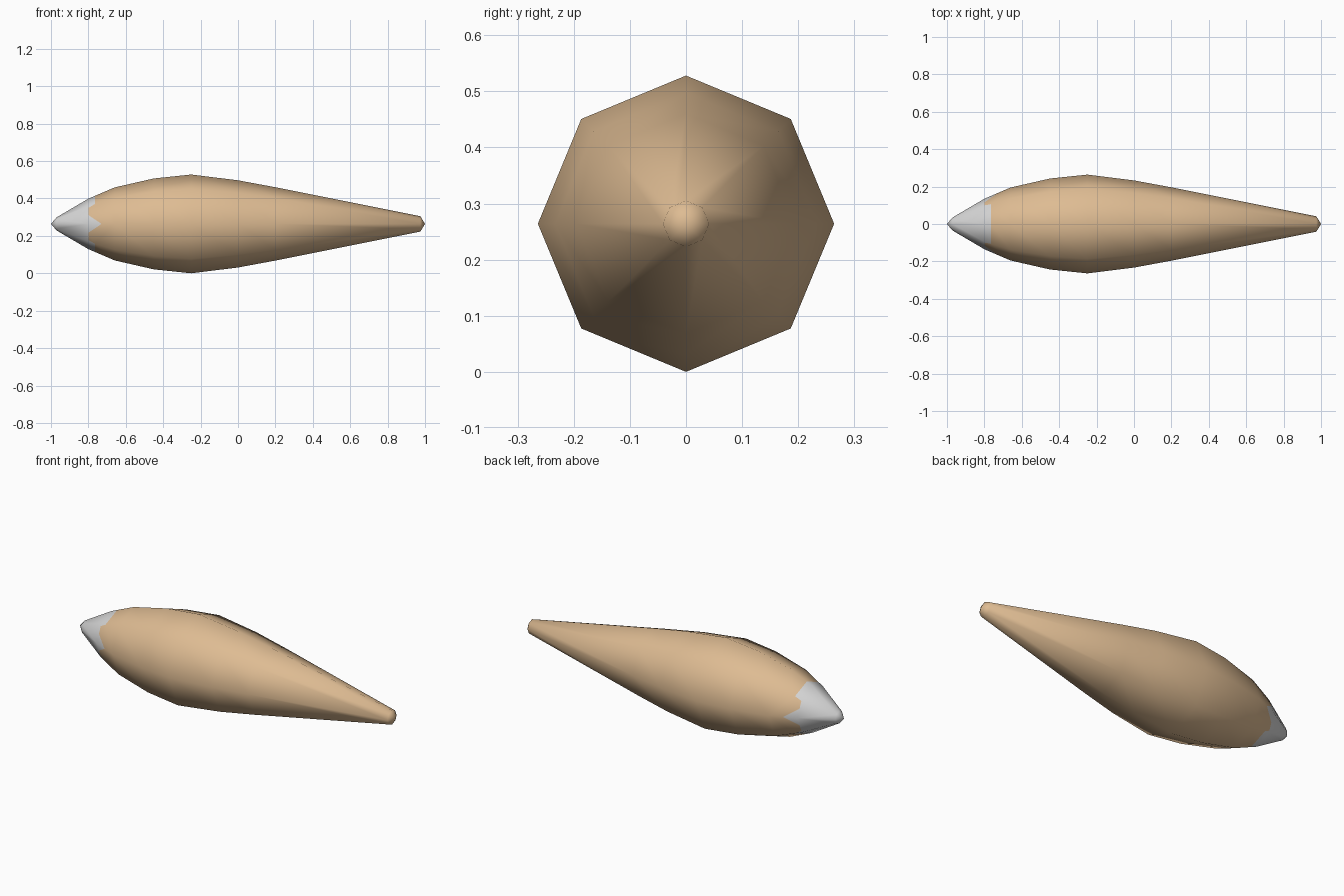
import bpy, bmesh, math
from mathutils import Vector

if "Cube" in bpy.data.objects:
    bpy.data.objects.remove(bpy.data.objects["Cube"])

SIDES, CZ = 8, 0.264
# (x, radius) along the body, blunt nose to thin tail
PROFILE = [(-0.97, 0.035), (-0.80, 0.135), (-0.66, 0.195), (-0.45, 0.243),
           (-0.25, 0.264), (0.0, 0.233), (0.2, 0.196), (0.975, 0.041)]


def material(name, rgb):
    m = bpy.data.materials.new(name)
    m.diffuse_color = (*rgb, 1)
    m.use_nodes = True
    m.node_tree.nodes["Principled BSDF"].inputs["Base Color"].default_value = m.diffuse_color
    return m


def point(x, r, i):
    a = i * 2 * math.pi / SIDES
    return Vector((x, r * math.cos(a), CZ + r * math.sin(a)))


bm = bmesh.new()
rings = [[bm.verts.new(point(x, r, i)) for i in range(SIDES)] for x, r in PROFILE]
nose = bm.verts.new((-1, 0, CZ))
tail = bm.verts.new((1, 0, CZ))


def face(verts, mat):
    bm.faces.new(verts).material_index = mat


# Edge of the pale nose: spikes at both sides, straight over top and bottom
a_ring, c_ring = rings[1], rings[2]
edge = []
for i in range(SIDES):
    x = -0.73 if i % 4 == 0 else -0.765
    edge.append(bm.verts.new(a_ring[i].co.lerp(c_ring[i].co, (x + 0.8) / 0.14)))

for i in range(SIDES):
    j = (i + 1) % SIDES
    face([nose, rings[0][i], rings[0][j]], 1)
    face([tail, rings[-1][j], rings[-1][i]], 0)
    for k in range(2, len(rings) - 1):
        face([rings[k][i], rings[k + 1][i], rings[k + 1][j], rings[k][j]], 0)
    if i % 4 == 0 or j % 4 == 0:
        # Notch between the side spike and the diagonal
        s, d = (i, j) if i % 4 == 0 else (j, i)
        p, q = (bm.verts.new(a_ring[s].co.lerp(a_ring[d].co, t)) for t in (0.5, 0.9))
        face([rings[0][s], a_ring[s], p, q, a_ring[d], rings[0][d]], 1)
        face([a_ring[s], edge[s], p], 1)
        face([q, edge[d], a_ring[d]], 1)
        face([edge[s], c_ring[s], c_ring[d], edge[d], q, p], 0)
    else:
        face([rings[0][i], a_ring[i], a_ring[j], rings[0][j]], 1)
        face([a_ring[i], edge[i], edge[j], a_ring[j]], 1)
        face([edge[i], c_ring[i], c_ring[j], edge[j]], 0)

bmesh.ops.recalc_face_normals(bm, faces=bm.faces)
for f in bm.faces:
    f.smooth = True
mesh = bpy.data.meshes.new("body")
bm.to_mesh(mesh)
bm.free()
mesh.materials.append(material("tan", (0.73, 0.50, 0.29)))
mesh.materials.append(material("pale grey", (0.68, 0.68, 0.68)))

# Smooth round shading that follows the profile slope
full = [(-1, 0)] + PROFILE + [(1, 0)]


def normal(co):
    if abs(co.x) > 0.995:
        return Vector((math.copysign(1, co.x), 0, 0))
    slopes = [math.atan2(b[1] - a[1], b[0] - a[0]) for a, b in zip(full, full[1:])]
    at = [(full[0][0], math.pi / 2)]
    at += [(full[k][0], (slopes[k - 1] + slopes[k]) / 2) for k in range(1, len(full) - 1)]
    at.append((1, -math.pi / 2))
    ang = 0
    for (x0, s0), (x1, s1) in zip(at, at[1:]):
        if x0 - 1e-5 <= co.x <= x1 + 1e-5:
            ang = s0 + (s1 - s0) * (co.x - x0) / (x1 - x0)
            break
    radial = Vector((0, co.y, co.z - CZ)).normalized()
    return (radial * math.cos(ang) + Vector((-math.sin(ang), 0, 0))).normalized()


mesh.normals_split_custom_set_from_vertices([normal(v.co) for v in mesh.vertices])
body = bpy.data.objects.new("body", mesh)
bpy.context.collection.objects.link(body)
